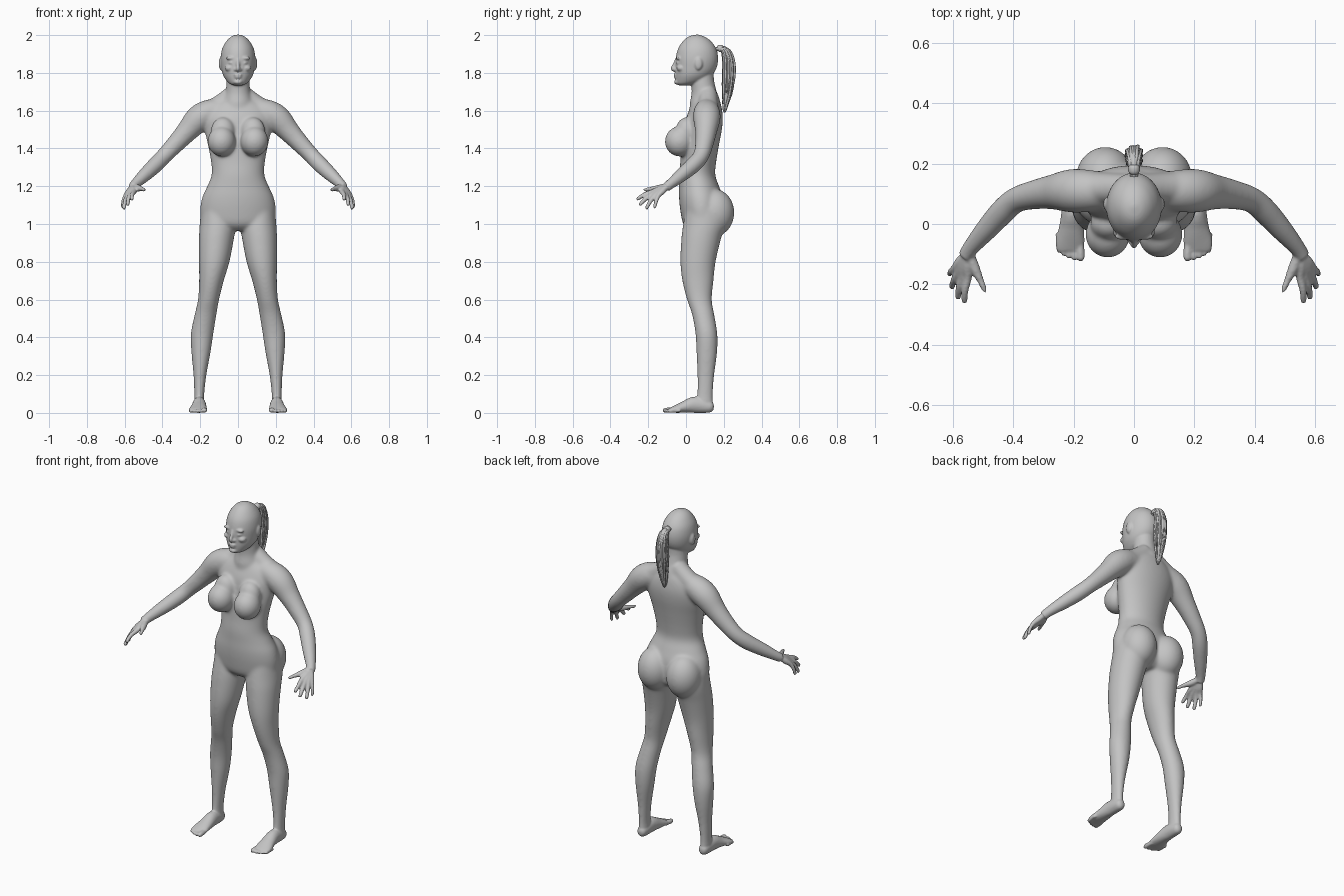
import bpy, bmesh, math, random
from mathutils import Vector, Matrix

random.seed(4)
grey = bpy.data.materials.new("neutral_grey")
grey.diffuse_color = (0.55, 0.55, 0.55, 1)
X, Y, Z = Vector((1, 0, 0)), Vector((0, 1, 0)), Vector((0, 0, 1))


def smooth_rings(rings, sub=4):
    """Catmull-Rom interpolation of (x, y, z, ru, rv) rings."""
    r = [rings[0]] + list(rings) + [rings[-1]]
    out = []
    for i in range(1, len(r) - 2):
        for k in range(sub):
            t = k / sub
            out.append([0.5 * (2 * b + (c - a) * t + (2 * a - 5 * b + 4 * c - d) * t * t
                               + (3 * b - a - 3 * c + d) * t ** 3)
                        for a, b, c, d in zip(r[i - 1], r[i], r[i + 1], r[i + 2])])
    return out + [list(rings[-1])]


def loft(bm, rings, ref=None, n=28, sub=4):
    """Skin ellipses; level rings if ref is None, otherwise across the path."""
    rings = smooth_rings(rings, sub)
    pts = [Vector(r[:3]) for r in rings]
    loops = []
    for i, r in enumerate(rings):
        u, v = X, Y
        if ref is not None:
            t = (pts[min(i + 1, len(pts) - 1)] - pts[max(i - 1, 0)]).normalized()
            u = t.cross(ref).normalized()
            v = u.cross(t)
        ru, rv = max(r[3], 0.001), max(r[4], 0.001)
        loops.append([bm.verts.new(pts[i] + u * ru * math.cos(a) + v * rv * math.sin(a))
                      for a in (2 * math.pi * k / n for k in range(n))])
    for a, b in zip(loops, loops[1:]):
        for k in range(n):
            bm.faces.new((a[k], a[(k + 1) % n], b[(k + 1) % n], b[k]))
    bm.faces.new(loops[0])
    bm.faces.new(loops[-1])


def tube(bm, pts, ref=X, n=16, sub=4):
    loft(bm, [(x, y, z, r, r) for x, y, z, r in pts], ref, n, sub)


def stack(bm, rows, s=1):
    """Level sections given as z, x0, x1, y0, y1."""
    loft(bm, [(s * (a + b) / 2, (c + d) / 2, z, (b - a) / 2, (d - c) / 2)
              for z, a, b, c, d in rows], n=40)


def ball(bm, c, r):
    bmesh.ops.create_uvsphere(bm, u_segments=32, v_segments=20, radius=1,
                              matrix=Matrix.Translation(c) @ Matrix.Diagonal((*r, 1)))


def make(name, bm):
    bmesh.ops.recalc_face_normals(bm, faces=bm.faces)
    me = bpy.data.meshes.new(name)
    bm.to_mesh(me)
    bm.free()
    ob = bpy.data.objects.new(name, me)
    bpy.context.collection.objects.link(ob)
    me.materials.append(grey)
    me.shade_smooth()
    return ob


bm = bmesh.new()

# torso
stack(bm, [(z, -w, w, a, b) for z, w, a, b in (
    (1.68, .06, .06, .16), (1.65, .11, .04, .18), (1.61, .165, .02, .19),
    (1.56, .185, .0, .195), (1.5, .178, -.01, .19), (1.42, .16, -.025, .175),
    (1.33, .143, -.03, .16), (1.26, .14, -.037, .155), (1.2, .163, -.037, .175),
    (1.14, .19, -.037, .195), (1.07, .2, -.03, .2), (1.0, .185, -.015, .19),
    (.965, .10, .02, .15))])

# neck and head
tube(bm, [(0, .09, 1.83, .058), (0, .088, 1.76, .06), (0, .095, 1.70, .066),
          (0, .1, 1.65, .08), (0, .1, 1.6, .08)], n=32)
stack(bm, [(z, -w, w, a, b) for z, w, a, b in (
    (2.002, .008, .05, .066), (1.993, .034, .015, .095), (1.97, .06, -.014, .13),
    (1.93, .083, -.041, .159), (1.88, .092, -.054, .17), (1.83, .089, -.056, .163),
    (1.79, .08, -.056, .14), (1.76, .062, -.054, .105), (1.742, .043, -.05, .06),
    (1.733, .02, -.035, .02))])

# nose, lips and chin
tube(bm, [(0, -.05, 1.872, .008), (0, -.061, 1.845, .009), (0, -.07, 1.823, .011),
          (0, -.06, 1.81, .006)], ref=X)
ball(bm, (0, -.053, 1.79), (.024, .013, .007))
ball(bm, (0, -.052, 1.778), (.02, .013, .008))
ball(bm, (0, -.045, 1.752), (.024, .018, .014))

for s in (-1, 1):
    # nostril, brow, eye, cheek and ear
    ball(bm, (s * .012, -.058, 1.817), (.008, .01, .008))
    ball(bm, (s * .035, -.041, 1.878), (.03, .012, .009))
    ball(bm, (s * .034, -.038, 1.853), (.016, .014, .008))
    ball(bm, (s * .045, -.025, 1.825), (.025, .025, .018))
    ball(bm, (s * .091, .066, 1.85), (.011, .021, .034))

    # chest and hips
    ball(bm, (s * .087, -.035, 1.437), (.074, .077, .08))
    ball(bm, (s * .08, .0, 1.49), (.065, .055, .075))
    ball(bm, (s * .095, .152, 1.06), (.098, .104, .125))

    # leg
    stack(bm, [(1.08, .03, .195, 0, .2), (1.0, .012, .203, -.015, .21),
               (.92, .022, .207, -.025, .185), (.8, .045, .207, -.03, .157),
               (.7, .075, .206, -.02, .146), (.6, .1, .212, .005, .137),
               (.52, .114, .23, .032, .15), (.42, .13, .25, .05, .166),
               (.32, .145, .247, .055, .165), (.2, .167, .236, .06, .15),
               (.1, .179, .231, .06, .141), (.04, .178, .232, .05, .142),
               (.01, .185, .225, .06, .13)], s)

    # foot
    loft(bm, [(s * x, y, z, a, b) for x, y, z, a, b in (
        (.205, .147, .03, .01, .012), (.205, .128, .032, .027, .031),
        (.205, .05, .043, .034, .043), (.207, -.01, .031, .041, .031),
        (.212, -.06, .019, .048, .019), (.213, -.088, .013, .043, .011))], ref=Z)

    # toes
    for i, (x, tip, r) in enumerate(((.177, -.118, .0135), (.198, -.116, .0105),
                                     (.216, -.11, .010), (.233, -.101, .0095),
                                     (.249, -.09, .009))):
        tube(bm, [(s * (x + .003), tip + .06, r + .003, r), (s * x, tip + .02, r + .001, r),
                  (s * x, tip + .003, r, r * .9), (s * x, tip - .005, r, r * .4)], ref=Z)

    # shoulder slope and arm
    tube(bm, [(s * .02, .115, 1.69, .05), (s * .09, .118, 1.635, .052),
              (s * .17, .12, 1.585, .055)], ref=Y, n=24)
    tube(bm, [(s * x, y, z, r) for x, y, z, r in (
        (.06, .11, 1.61, .055), (.15, .11, 1.59, .07), (.21, .11, 1.555, .072),
        (.27, .106, 1.49, .058), (.33, .097, 1.425, .049), (.39, .08, 1.362, .043),
        (.435, .042, 1.315, .043), (.49, -.02, 1.262, .037), (.54, -.078, 1.215, .027),
        (.557, -.105, 1.195, .025))], ref=Y, n=28)

    # fingers, each continuing through the palm: knuckle, tip
    for k, tip, r in (((.551, -.177, 1.170), (.563, -.262, 1.13), .0115),
                      ((.568, -.175, 1.158), (.585, -.248, 1.10), .0115),
                      ((.584, -.164, 1.151), (.605, -.212, 1.08), .011),
                      ((.595, -.146, 1.150), (.613, -.168, 1.084), .010)):
        k, tip = Vector(k), Vector(tip)
        w = Vector((.555, -.1, 1.2)).lerp(k, .12)
        mid = k.lerp(tip, .5) + Vector((.003, 0, .006))
        tube(bm, [(s * p.x, p.y, p.z, q) for p, q in (
            (w, .015), (w.lerp(k, .5), .0165), (k, r * 1.2), (mid, r),
            (k.lerp(tip, .92), r * .85), (tip, r * .4))])
    tube(bm, [(s * x, y, z, r) for x, y, z, r in (
        (.545, -.1, 1.2, .016), (.528, -.145, 1.19, .018), (.508, -.188, 1.185, .0125),
        (.495, -.218, 1.181, .011), (.489, -.23, 1.178, .005))])

# fuse everything into one skin
body = make("body", bm)
rm = body.modifiers.new("fuse", 'REMESH')
rm.mode = 'VOXEL'
rm.voxel_size = 0.0055
rm.use_smooth_shade = True
fused = bpy.data.meshes.new_from_object(
    body.evaluated_get(bpy.context.evaluated_depsgraph_get()))
body.modifiers.clear()
body.data = fused
if not fused.materials:
    fused.materials.append(grey)
fused.shade_smooth()

# soften torso and limbs strongly, face, hands and feet only lightly
soft = body.vertex_groups.new(name="soft")
ramp = lambda v, a, b: min(1, max(0, (v - a) / (b - a)))
for v in fused.vertices:
    x, z = abs(v.co.x), v.co.z
    soft.add([v.index], min(ramp(z, .1, .2), ramp(z, 1.74, 1.66), ramp(x, .54, .47)), 'REPLACE')
for name, its, grp in (("blend", 40, "soft"), ("polish", 2, "")):
    m = body.modifiers.new(name, 'SMOOTH')
    m.factor, m.iterations, m.vertex_group = 0.5, its, grp

# ponytail: a core with loose strands, gathered by a tie
bm = bmesh.new()
path = ((.15, 1.92, .012), (.185, 1.93, .014), (.212, 1.915, .022), (.226, 1.86, .03),
        (.225, 1.78, .031), (.218, 1.7, .023), (.207, 1.63, .01), (.204, 1.60, .003))
loft(bm, [(0, y, z, r * .9, r * .75) for y, z, r in path], ref=X, n=16)
for i in range(22):
    a = 2 * math.pi * i / 22
    end = random.randint(6, 8)
    k = random.uniform(.75, 1.1)
    tube(bm, [(math.cos(a) * r * k * .9, y + math.sin(a) * r * k,
               z - random.uniform(0, .012) * (j > 2), .0025 if j in (0, end - 1) else .0065)
              for j, (y, z, r) in enumerate(path[:end])], n=6, sub=3)
make("ponytail", bm)

bm = bmesh.new()
tube(bm, [(0, .168, 1.926, .014), (0, .175, 1.928, .019), (0, .188, 1.93, .019),
          (0, .195, 1.93, .014)], n=20)
make("hair_tie", bm)
